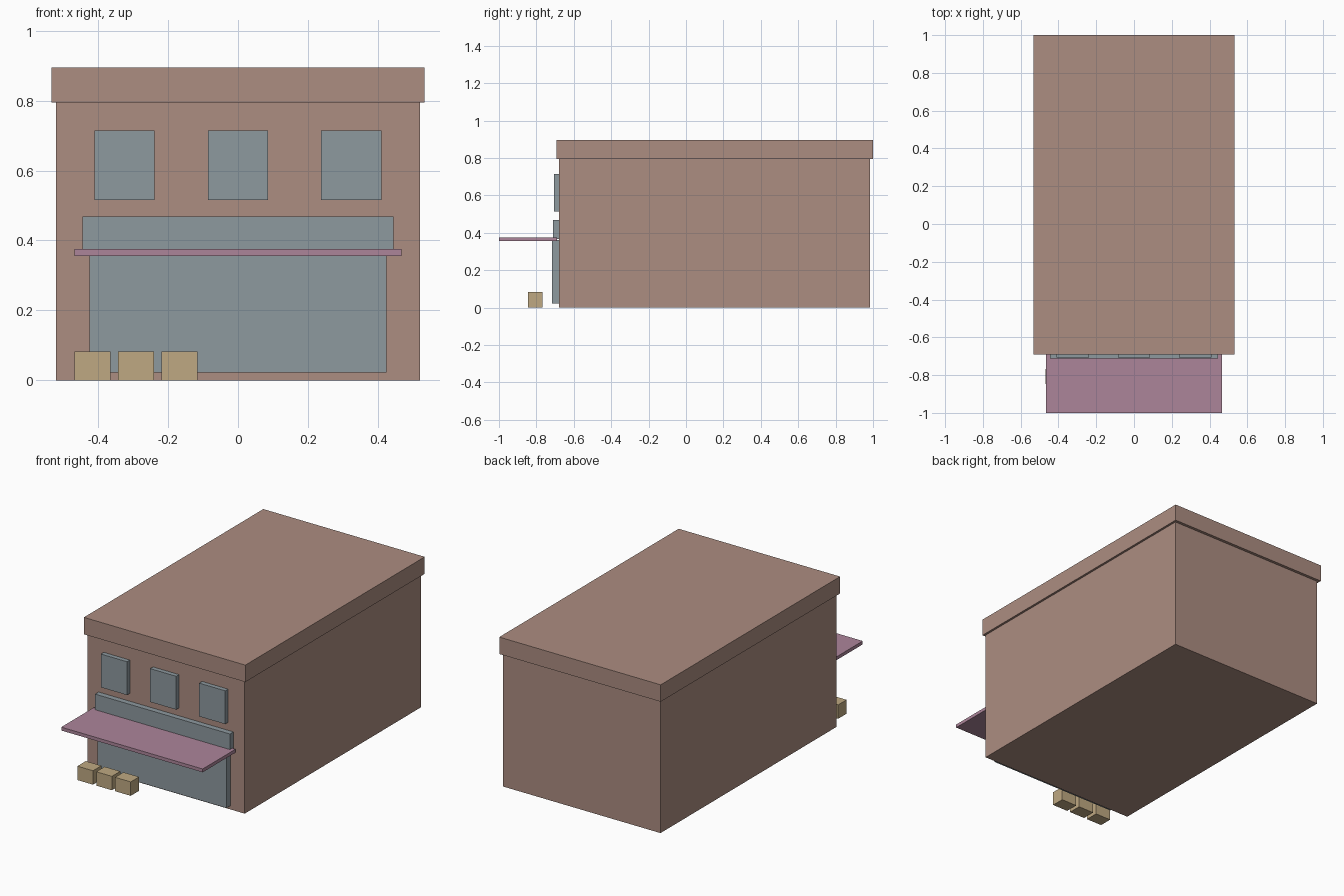
import bpy

if "Cube" in bpy.data.objects:
    bpy.data.objects.remove(bpy.data.objects["Cube"], do_unlink=True)


def material(name, rgb):
    m = bpy.data.materials.new(name)
    m.use_nodes = True
    colour = (*rgb, 1.0)
    m.diffuse_color = colour
    bsdf = m.node_tree.nodes["Principled BSDF"]
    bsdf.inputs["Base Color"].default_value = colour
    bsdf.inputs["Roughness"].default_value = 0.9
    return m


BRICK = material("brick", (0.413, 0.266, 0.220))
GLASS = material("glass", (0.270, 0.319, 0.347))
CANVAS = material("awning_pink", (0.413, 0.235, 0.323))
WOOD = material("crate_wood", (0.521, 0.397, 0.223))


def box(name, x, y, z, mat):
    """Box spanning the given (min, max) ranges."""
    spans = (x, y, z)
    bpy.ops.mesh.primitive_cube_add(size=1)
    ob = bpy.context.object
    ob.name = ob.data.name = name
    for v in ob.data.vertices:
        v.co = [(a + b) / 2 + c * (b - a) for (a, b), c in zip(spans, v.co)]
    ob.data.materials.append(mat)
    return ob


# Building shell and roof parapet
FRONT = -0.679
box("building_body", (-0.52, 0.52), (FRONT, 0.983), (0, 0.794), BRICK)
box("roof_parapet", (-0.533, 0.533), (-0.692, 1.0), (0.794, 0.895), BRICK)

# Shopfront, fascia board above it and the awning between them
box("shop_window", (-0.425, 0.425), (-0.716, FRONT), (0.022, 0.362), GLASS)
box("fascia_board", (-0.445, 0.445), (-0.712, FRONT), (0.368, 0.468), GLASS)
box("awning", (-0.467, 0.467), (-1.0, -0.69), (0.355, 0.375), CANVAS)

# Upper windows
for i, cx in enumerate((-0.325, 0, 0.324)):
    box(f"upper_window_{i + 1}", (cx - 0.086, cx + 0.086),
        (-0.706, FRONT), (0.515, 0.714), GLASS)

# Crates on the pavement
for i in range(3):
    x0 = -0.468 + i * 0.1245
    box(f"crate_{i + 1}", (x0, x0 + 0.103), (-0.846, -0.767), (0, 0.083), WOOD)
